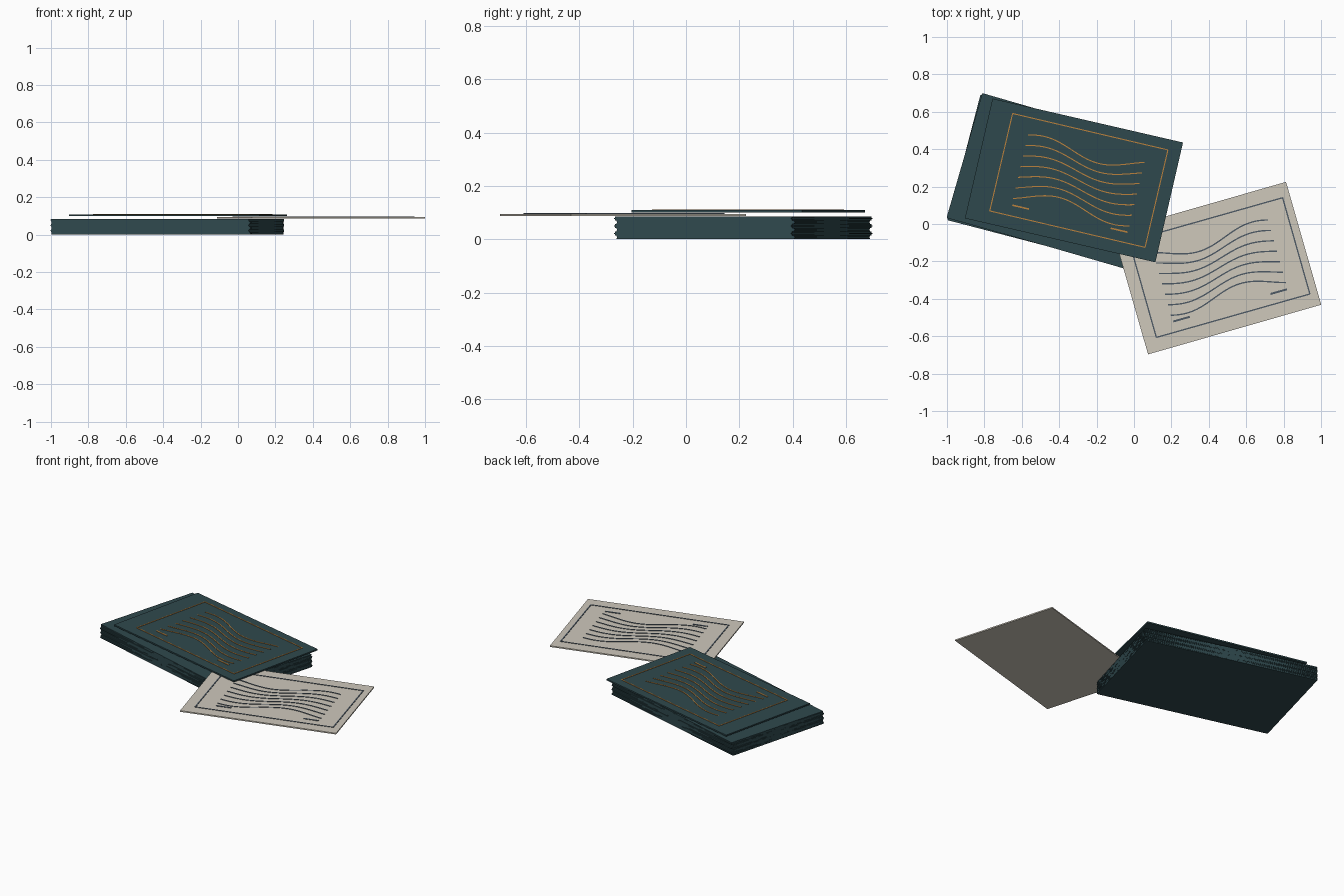
import bpy, bmesh, math
from mathutils import Matrix, Vector

cube = bpy.data.objects.get("Cube")
if cube:
    bpy.data.objects.remove(cube, do_unlink=True)


def material(name, rgb):
    m = bpy.data.materials.new(name)
    m.use_nodes = True
    m.diffuse_color = (*rgb, 1)
    m.node_tree.nodes["Principled BSDF"].inputs["Base Color"].default_value = (*rgb, 1)
    return m


teal = material("dark_teal", (0.028, 0.066, 0.075))
cream = material("cream", (0.62, 0.58, 0.50))
gold = material("gold_ink", (0.50, 0.22, 0.045))
slate = material("slate_ink", (0.075, 0.10, 0.13))


def finish(name, bm, mat, place):
    bmesh.ops.recalc_face_normals(bm, faces=bm.faces)
    bm.transform(place)
    mesh = bpy.data.meshes.new(name)
    bm.to_mesh(mesh)
    bm.free()
    mesh.materials.append(mat)
    obj = bpy.data.objects.new(name, mesh)
    bpy.context.collection.objects.link(obj)
    return obj


def placement(x, y, z, degrees):
    return Matrix.Translation((x, y, z)) @ Matrix.Rotation(math.radians(degrees), 4, "Z")


def add_card(bm, width, depth, thick, place):
    size = Matrix.Diagonal((width, depth, thick, 1))
    lift = Matrix.Translation((0, 0, thick / 2))
    bmesh.ops.create_cube(bm, size=1, matrix=place @ lift @ size)


def add_strip(bm, points, width, thick):
    """Thin raised ribbon along a flat path."""
    rings = []
    for i, p in enumerate(points):
        ahead = points[min(i + 1, len(points) - 1)] - points[max(i - 1, 0)]
        side = Vector((-ahead.y, ahead.x)).normalized() * width / 2
        a, b = p + side, p - side
        rings.append([bm.verts.new((q.x, q.y, z)) for q, z in
                      ((a, 0), (a, thick), (b, thick), (b, 0))])
    for r, s in zip(rings, rings[1:]):
        for k in range(4):
            n = (k + 1) % 4
            bm.faces.new((r[k], r[n], s[n], s[k]))
    bm.faces.new(rings[0])
    bm.faces.new(rings[-1])


FRAME_W, FRAME_D, REACH, THICK = 0.853, 0.535, 0.32, 0.0025


def print_design(prefix, ink, place, sway, line):
    # border frame
    bm = bmesh.new()
    hw, hd = FRAME_W / 2, FRAME_D / 2
    for s in (-1, 1):
        add_strip(bm, [Vector((-hw, s * hd)), Vector((hw, s * hd))], line, THICK)
        add_strip(bm, [Vector((s * hw, -hd)), Vector((s * hw, hd))], line, THICK)
    finish(prefix + "_border", bm, ink, place)
    # flowing lines pinched together at the centre
    bm = bmesh.new()
    for row in range(-3, 4):
        path = []
        for i in range(41):
            t = i / 20 - 1
            pinch = 1 - 0.28 * math.cos(t * math.pi / 2) ** 2
            v = row * 0.058 * pinch + sway * math.sin(t * math.pi)
            path.append(Vector((t * REACH, v)))
        add_strip(bm, path, line, THICK)
    finish(prefix + "_wave_lines", bm, ink, place)
    # short bars in the lower corners
    bm = bmesh.new()
    for s in (-1, 1):
        mid = s * 0.27
        add_strip(bm, [Vector((mid - 0.046, -0.21)), Vector((mid + 0.046, -0.21))],
                  line * 1.5, THICK)
    finish(prefix + "_corner_bars", bm, ink, place)


# Deck: thin cards whose turn sways gently up the stack
bm = bmesh.new()
count, deck_height = 18, 0.085
step = deck_height / count
for i in range(count):
    turn = -15.4 + 0.75 * math.sin(i * math.tau / 6 + math.pi / 6)
    add_card(bm, 1.10, 0.69, step, placement(-0.377, 0.215, i * step, turn))
finish("card_deck", bm, teal, Matrix())

# Loose pale card, lying at the front
bm = bmesh.new()
add_card(bm, 0.963, 0.683, 0.008, Matrix())
finish("pale_card", bm, cream, placement(0.444, -0.236, 0.087, 16))
print_design("pale_card", slate, placement(0.457, -0.233, 0.095, 15.8), 0.028, 0.007)

# Dark card on top of the deck
bm = bmesh.new()
add_card(bm, 1.045, 0.657, 0.009, Matrix())
finish("top_card", bm, teal, placement(-0.321, 0.233, 0.1, -13))
print_design("top_card", gold, placement(-0.295, 0.233, 0.109, -13.2), -0.028, 0.0055)
